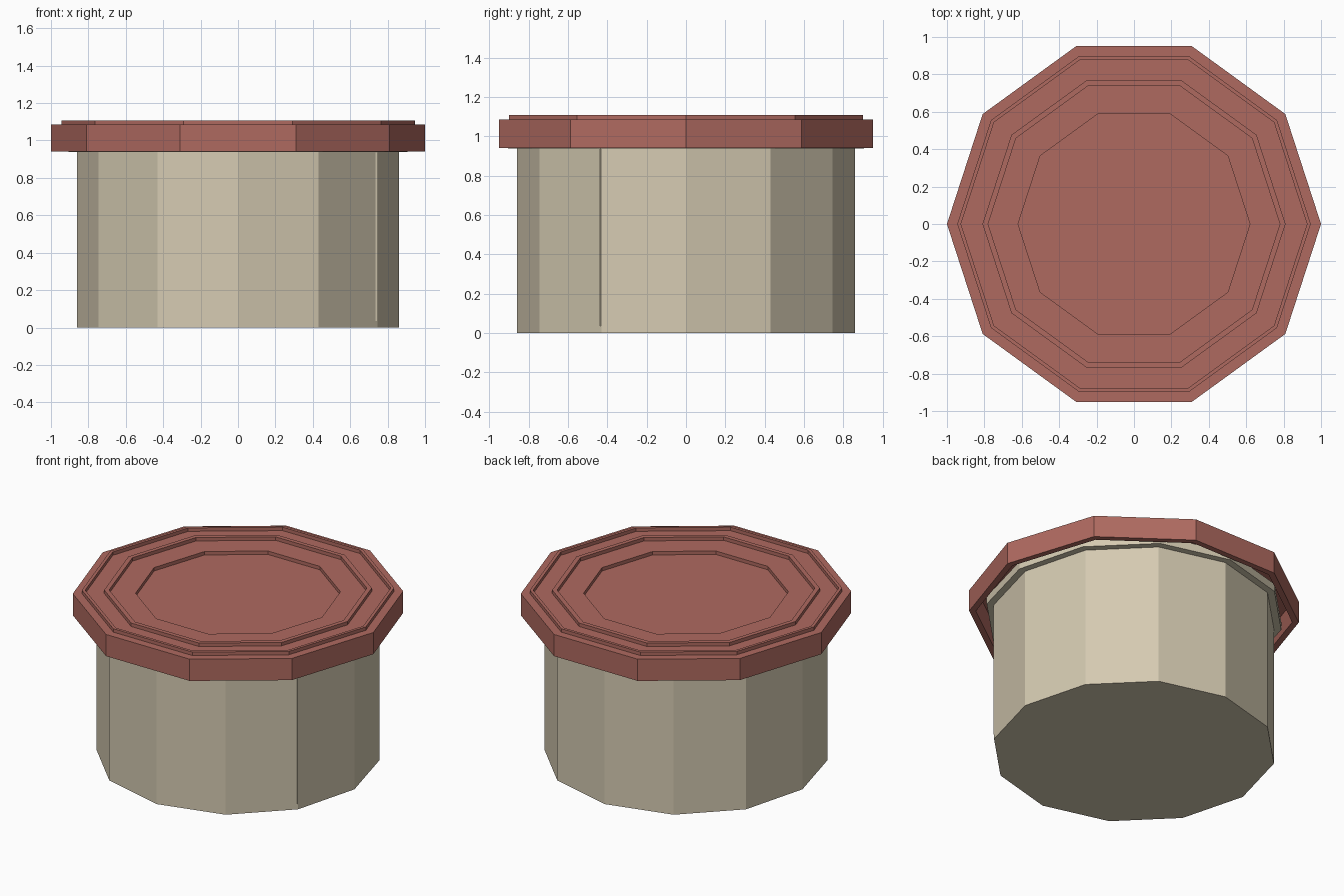
import bpy, math

cube = bpy.data.objects.get("Cube")
if cube:
    bpy.data.objects.remove(cube, do_unlink=True)


def make_material(name, color):
    mat = bpy.data.materials.new(name)
    mat.use_nodes = True
    mat.diffuse_color = color
    mat.node_tree.nodes["Principled BSDF"].inputs["Base Color"].default_value = color
    return mat


def lathe(name, profile, sides, mat):
    """Turn a (radius, height) profile into a capped faceted solid."""
    verts = [(r * math.cos(a), r * math.sin(a), z)
             for r, z in profile
             for a in (math.tau * i / sides for i in range(sides))]
    faces = [(k * sides + i, k * sides + (i + 1) % sides,
              (k + 1) * sides + (i + 1) % sides, (k + 1) * sides + i)
             for k in range(len(profile) - 1) for i in range(sides)]
    faces.append(tuple(reversed(range(sides))))
    faces.append(tuple(range((len(profile) - 1) * sides, len(profile) * sides)))
    mesh = bpy.data.meshes.new(name)
    mesh.from_pydata(verts, [], faces)
    mesh.materials.append(mat)
    obj = bpy.data.objects.new(name, mesh)
    bpy.context.collection.objects.link(obj)
    return obj


red = make_material("brick red", (0.43, 0.144, 0.117, 1))
cream = make_material("warm cream", (0.66, 0.59, 0.44, 1))

# Tub: twelve-sided wall with a narrow flange tucked under the lid
lathe("tub", [(0.86, 0), (0.86, 0.938), (0.905, 0.938), (0.905, 0.99), (0.86, 0.99)], 12, cream)

# Lid: hollow skirt, two raised rings and a sunken centre
lid_profile = [
    (0.93, 1.035), (0.96, 0.94), (1.0, 0.94), (1.0, 1.085),
    (0.945, 1.085), (0.945, 1.108), (0.925, 1.108), (0.925, 1.085),
    (0.81, 1.085), (0.81, 1.108), (0.78, 1.108), (0.78, 1.085),
    (0.62, 1.085), (0.62, 1.062),
]
lathe("lid", lid_profile, 10, red)

# Overlapping wall seam at the front left corner
bpy.ops.mesh.primitive_cube_add(size=1, location=(0.732, -0.436, 0.485))
seam = bpy.context.object
seam.name = "wall_seam"
seam.scale = (0.02, 0.008, 0.9)
seam.rotation_euler.z = math.radians(15)
seam.data.materials.append(cream)
